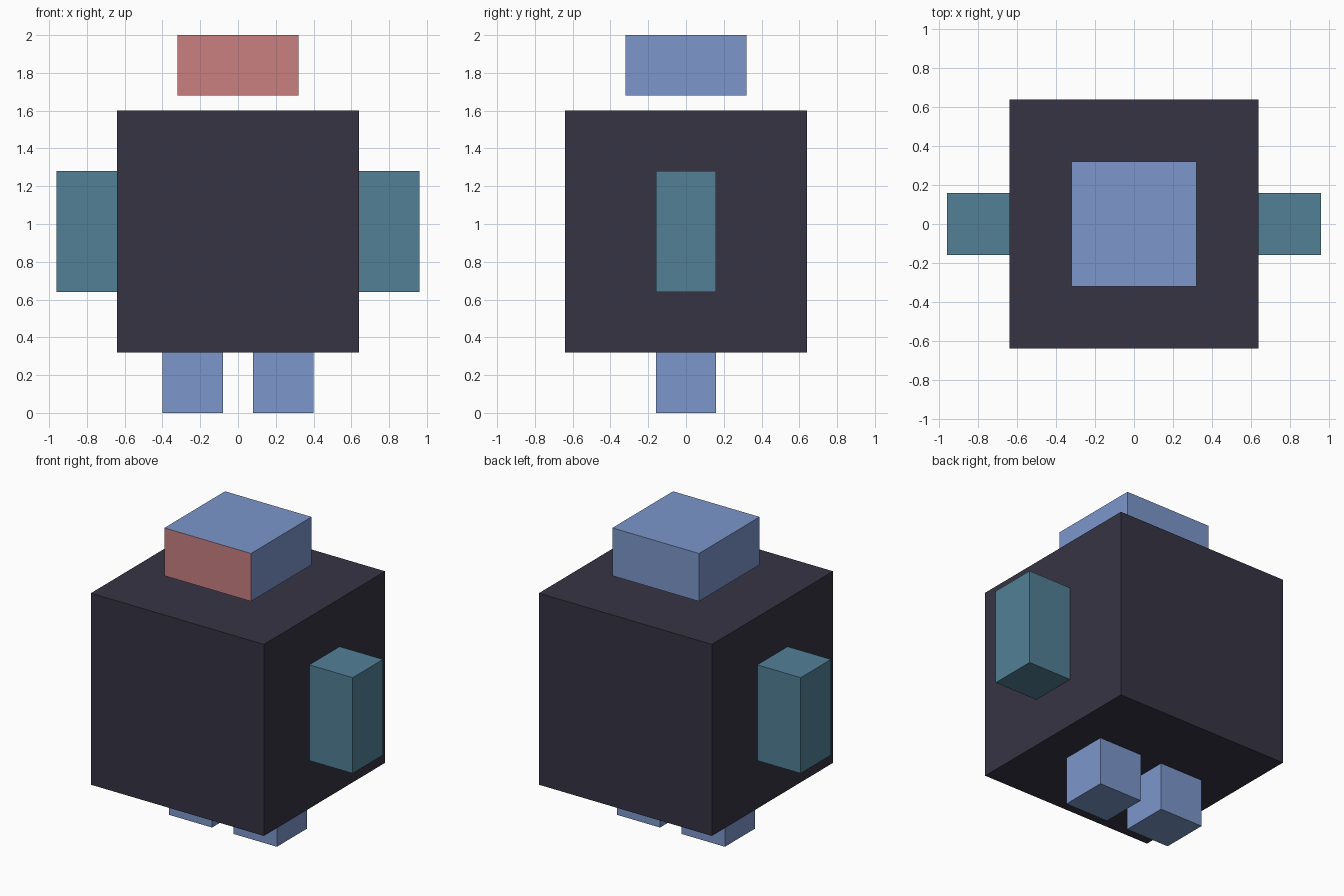
import bpy
import bmesh
from mathutils import Matrix

if "Cube" in bpy.data.objects:
    bpy.data.objects.remove(bpy.data.objects["Cube"])


def linear(c):
    c /= 255
    return c / 12.92 if c <= 0.04045 else ((c + 0.055) / 1.055) ** 2.4


def material(name, r, g, b):
    m = bpy.data.materials.new(name)
    m.diffuse_color = (linear(r), linear(g), linear(b), 1)
    m.use_nodes = True
    m.node_tree.nodes["Principled BSDF"].inputs["Base Color"].default_value = m.diffuse_color
    return m


DARK = material("charcoal", 54, 52, 68)
BLUE = material("soft blue", 124, 151, 203)
TEAL = material("teal", 82, 128, 150)
RED = material("dusty red", 202, 128, 129)


def box(name, centre, size, *mats):
    """Flat-shaded box; a second material colours the front (-y) face."""
    bm = bmesh.new()
    bmesh.ops.create_cube(bm, size=1, matrix=Matrix.Translation(centre) @ Matrix.Diagonal((*size, 1)))
    bm.normal_update()
    if len(mats) > 1:
        for f in bm.faces:
            f.material_index = int(f.normal.y < -0.5)
    mesh = bpy.data.meshes.new(name)
    bm.to_mesh(mesh)
    bm.free()
    for m in mats:
        mesh.materials.append(m)
    obj = bpy.data.objects.new(name, mesh)
    bpy.context.collection.objects.link(obj)
    return obj


# Body and the head floating above it, with a red face
box("body", (0, 0, 0.96), (1.28, 1.28, 1.28), DARK)
box("head", (0, 0, 1.84), (0.64, 0.64, 0.32), BLUE, RED)

# Mirrored arms and legs
for side, s in (("left", -1), ("right", 1)):
    box(f"{side}_arm", (s * 0.80, 0, 0.96), (0.32, 0.32, 0.64), TEAL)
    box(f"{side}_leg", (s * 0.24, 0, 0.16), (0.32, 0.32, 0.32), BLUE)
